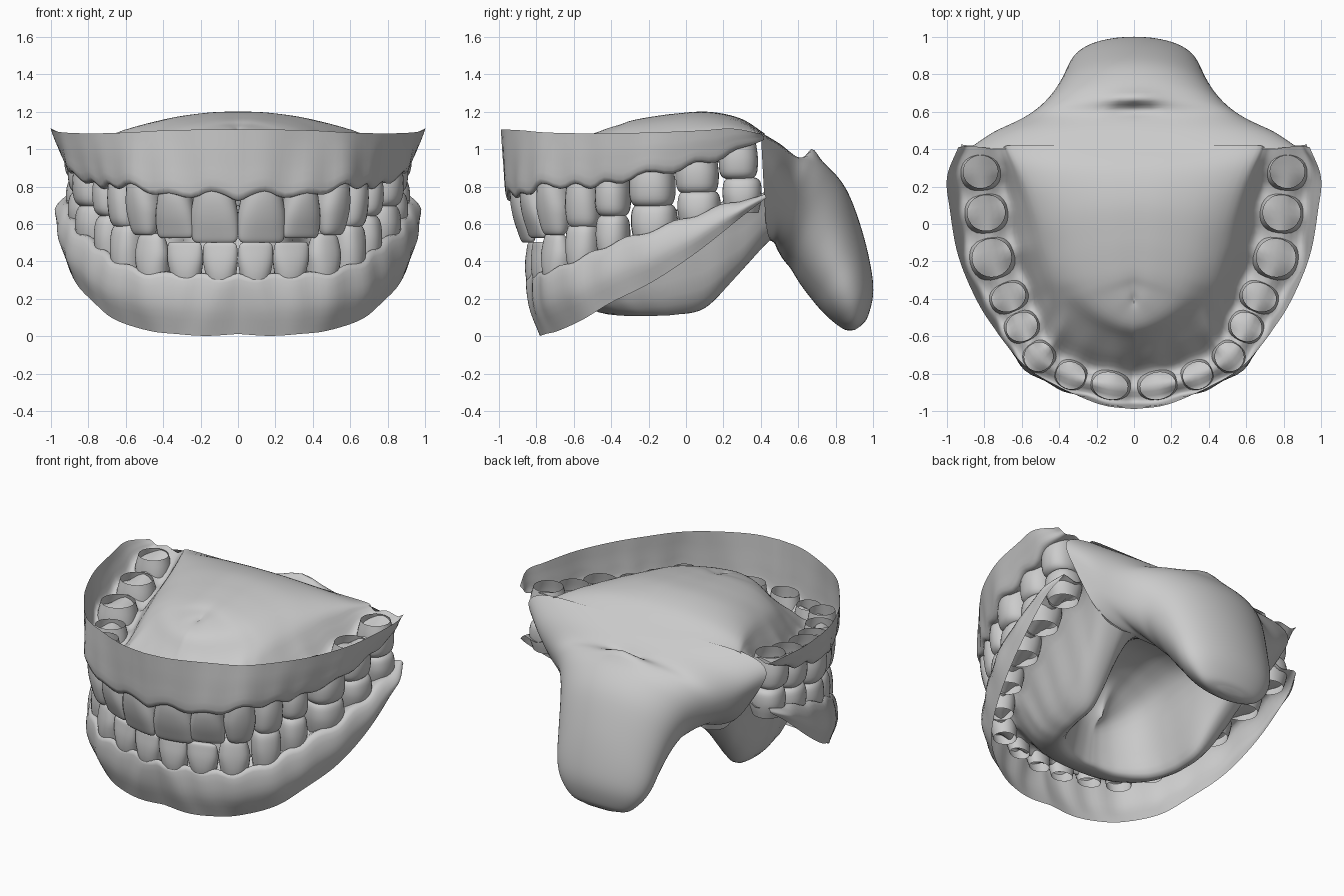
import bpy, bmesh
from math import sin, cos, pi, exp
from mathutils import Vector as V

if "Cube" in bpy.data.objects:
    bpy.data.objects.remove(bpy.data.objects["Cube"])


def spline(pts, n):
    """Smooth curve through points, n steps per span."""
    p = [pts[0] * 2 - pts[1]] + pts + [pts[-1] * 2 - pts[-2]]
    out = []
    for i in range(1, len(p) - 2):
        a, b, c, d = p[i - 1:i + 3]
        for k in range(n):
            t = k / n
            out.append(0.5 * (b * 2 + (c - a) * t + (a * 2 - b * 5 + c * 4 - d) * t * t
                              + (b * 3 - a - c * 3 + d) * t ** 3))
    return out + [pts[-1].copy()]


def power(v, e):
    return abs(v) ** e * (1 if v > 0 else -1)


def loft(name, rows, closed=False, cap=False, mirror=True):
    """Skin a list of equal-length rows into one smooth mesh."""
    bm = bmesh.new()
    vs = [[bm.verts.new(p) for p in r] for r in rows]
    n = len(rows[0])
    for a, b in zip(vs, vs[1:]):
        for j in range(n if closed else n - 1):
            k = (j + 1) % n
            bm.faces.new((a[j], a[k], b[k], b[j]))
    if cap:
        c = bm.verts.new(sum(rows[-1], V((0, 0, 0))) / n)
        for j in range(n):
            bm.faces.new((vs[-1][j], vs[-1][(j + 1) % n], c))
    bmesh.ops.remove_doubles(bm, verts=bm.verts, dist=0.0005)
    bmesh.ops.recalc_face_normals(bm, faces=bm.faces)
    for f in bm.faces:
        f.smooth = True
    me = bpy.data.meshes.new(name)
    bm.to_mesh(me)
    bm.free()
    ob = bpy.data.objects.new(name, me)
    bpy.context.collection.objects.link(ob)
    if mirror:
        m = ob.modifiers.new("mirror", 'MIRROR')
        m.use_clip = True
        m.merge_threshold = 0.002


def normals(c):
    """Outward direction of the arch at each station."""
    out = []
    for i in range(len(c)):
        t = c[min(i + 1, len(c) - 1)] - c[max(i - 1, 0)]
        out.append(V((t.y, -t.x, 0)).normalized())
    out[0] = V((0, -1, 0))
    return out


def vecs(seq):
    return [V(p if len(p) == 3 else (*p, 0)) for p in seq]


STEPS = 6


def gum(name, centres, depth, margin, edge, inner, spine, scallop, bulge, tongue):
    """Shell: free edge, outer gum, tooth ledge, inner wall, roof or floor."""
    c = spline(centres, STEPS)
    nn = normals(c)
    dm = spline(vecs(list(zip(depth, margin))), STEPS)
    e, sh = spline(edge, STEPS), spline(inner, STEPS)
    sp = spline(vecs([(0, y, z) for y, z in spine]), STEPS)
    rows = []
    for i in range(len(c)):
        s = i / STEPS
        w = sin(pi * s) ** 2 if 1 < s < 8 else 0
        z = V((0, 0, dm[i].y + scallop * w))
        d = dm[i].x + 0.006 - 0.015 * w
        out, inn = c[i] + nn[i] * d + z, c[i] - nn[i] * d + z
        mid = (out + e[i]) / 2 + nn[i] * bulge * min(1, (9.3 - s) / 1.3, .4 + s / 6)
        ledge = c[i] + V((0, 0, dm[i].y + (-.02 if tongue else .02)))
        wall = inn.lerp(sh[i], 0.5)
        pts = [e[i], mid, out, ledge, inn, wall, sh[i]]
        if tongue:
            wall.z = inn.z + 0.78 * (sh[i].z - inn.z)
        for f, h in ((.16, .3), (.35, .8), (.7, .97)) if tongue else ((.3, .64), (.7, .95)):
            p = sh[i].lerp(sp[i], f)
            p.z = sh[i].z + h * (sp[i].z - sh[i].z)
            pts.append(p)
        row = spline(pts + [sp[i]], 4)
        for p in row:
            p.x = 0 if i == 0 else max(p.x, 0)
        rows.append(row)
    loft(name, rows)


FRONT = [(0, .74, .9), (.3, .87, 1), (.6, 1, .82), (.85, .99, .5), (.96, .92, .33), (1, .78, .2)]
BACK = [(0, .84, .84), (.28, .95, .97), (.55, 1, 1), (.82, .96, .92), (.95, .82, .74), (1, .6, .5)]


def teeth(prefix, centres, depth, margin, tips, widths, root, tilt):
    """Hollow crowns, open at the root, one per station."""
    names = ["central_incisor", "lateral_incisor", "canine", "first_premolar",
             "second_premolar", "first_molar", "second_molar", "third_molar"]
    blend = [0, 0, .4, .85, 1, 1, 1, 1]
    nn = normals(centres)
    for i, nm in enumerate(names):
        k, c, n = blend[i], centres[i + 1], nn[i + 1]
        t = V((-n.y, n.x, 0))
        z0, rows = margin[i + 1] + root, []
        for f, ws, ds in spline([V(a).lerp(V(b), k) for a, b in zip(FRONT, BACK)], 3):
            if i == 2:
                ws *= 1 - 0.5 * max(0, f - .6)
            o = c + n * (tilt * (1 - k) * f) + V((0, 0, z0 + (tips[i] - z0) * f))
            q = 1 - .15 * min(1, 2 * f)
            rows.append([o + t * (power(cos(2 * pi * j / 24), q) * ws * widths[i] / 2)
                         + n * (power(sin(2 * pi * j / 24), q) * ds * depth[i + 1])
                         for j in range(24)])
        loft(prefix + "_" + nm, rows, closed=True, cap=True)


# Upper jaw
up_c = vecs([(0, -.88), (.128, -.865), (.34, -.81), (.51, -.71), (.6, -.55), (.67, -.39),
             (.76, -.18), (.79, .06), (.82, .28), (.81, .41)])
up_d = [.07, .08, .08, .09, .1, .11, .125, .12, .11, .07]
up_m = [.73, .78, .77, .82, .82, .83, .88, .93, 1.0, 1.05]
up_edge = vecs([(0, -.99, 1.105), (.18, -.965, 1.105), (.4, -.87, 1.1), (.58, -.76, 1.09),
                (.73, -.58, 1.085), (.84, -.41, 1.085), (.94, -.17, 1.09), (.985, .08, 1.1),
                (1, .25, 1.11), (.94, .41, 1.08)])
palate = vecs([(0, -.62, .97), (.1, -.6, .97), (.22, -.55, .97), (.34, -.46, .99), (.4, -.38, 1.01),
               (.44, -.28, 1.04), (.48, -.12, 1.07), (.53, .08, 1.1), (.6, .28, 1.105), (.66, .42, 1.08)])
roof = [(-.4, 1.1), (-.39, 1.105), (-.36, 1.12), (-.32, 1.135), (-.27, 1.155), (-.2, 1.17),
        (-.06, 1.19), (.12, 1.2), (.29, 1.165), (.42, 1.085)]
gum("upper_gum_and_palate", up_c, up_d, up_m, up_edge, palate, roof, -.035, .01, False)
teeth("upper", up_c, up_d, up_m, [.5, .525, .54, .58, .64, .69, .76, .84],
      [.26, .215, .195, .185, .18, .245, .23, .21], .06, -.02)

# Lower jaw with mouth floor and tongue
lo_c = vecs([(0, -.79), (.09, -.785), (.275, -.75), (.45, -.68), (.59, -.55), (.67, -.39),
             (.75, -.17), (.79, .07), (.81, .3), (.81, .42)])
lo_d = [.055, .06, .06, .08, .09, .1, .12, .12, .11, .08]
lo_m = [.33, .31, .32, .33, .39, .47, .55, .64, .72, .76]
lo_edge = vecs([(0, -.78, .012), (.17, -.78, .002), (.33, -.75, .012), (.48, -.68, .03), (.66, -.55, .09),
                (.77, -.4, .18), (.87, -.18, .29), (.93, .06, .45), (.95, .3, .64), (.92, .43, .74)])
trough = vecs([(0, -.42, .13), (.08, -.415, .13), (.18, -.39, .12), (.27, -.34, .115), (.34, -.27, .11),
               (.385, -.18, .11), (.41, -.06, .115), (.42, .1, .15), (.44, .26, .31), (.5, .45, .52)])
tongue = [(-.3, .42), (-.29, .45), (-.27, .5), (-.24, .55), (-.2, .6), (-.14, .64),
          (-.04, .68), (.12, .7), (.29, .66), (.46, .53)]
gum("lower_gum_and_tongue", lo_c, lo_d, lo_m, lo_edge, trough, tongue, .022, .042, True)
teeth("lower", lo_c, lo_d, lo_m, [.5, .505, .55, .6, .65, .71, .78, .85],
      [.188, .195, .195, .18, .175, .245, .23, .21], -.06, .04)

# Throat: rings given as top (y, z), bottom (y, z), top and bottom half width, squareness
rings = [(.4, 1.09, .43, .52, .97, .62, 4.5), (.5, 1.03, .47, .5, .86, .55, 3), (.59, .965, .49, .46, .69, .5, 2.5),
         (.67, .955, .52, .41, .57, .46, 2.3), (.76, .905, .56, .36, .48, .42, 2.2),
         (.86, .78, .61, .28, .41, .39, 2.1), (.94, .57, .67, .2, .37, .36, 2),
         (.99, .36, .73, .13, .34, .33, 2), (1.0, .22, .79, .075, .29, .28, 2),
         (.97, .1, .85, .035, .2, .2, 2), (.935, .055, .9, .032, .08, .08, 2)]
cols = []
for j in range(64):
    a = 2 * pi * j / 64
    col = []
    for yt, zt, yb, zb, wt, wb, e in rings:
        q = .5 - .5 * power(cos(a), 2 / e)
        col.append(V((power(sin(a), 2 / e) * (wt + (wb - wt) * q), yt + (yb - yt) * q, zt + (zb - zt) * q)))
    cols.append(spline(col, 5))
for p in sum(cols, []):
    # dimple above the uvula with a raised rim behind it
    if p.z > .8:
        p.z += (.05 * exp(-(p.x / .13) ** 2 - ((p.y - .675) / .04) ** 2)
                - .06 * exp(-(p.x / .07) ** 2 - ((p.y - .61) / .035) ** 2))
loft("throat", [list(r) for r in zip(*cols)], closed=True, cap=True, mirror=False)

# Uvula: open hollow drop hanging from the soft palate
drop = [(.07, .91), (.05, .89), (.042, .87), (.045, .85), (.03, .82), (.01, .81)]
loft("uvula", [[V((r * cos(2 * pi * j / 16), .61 + .6 * r * sin(2 * pi * j / 16), z))
                for j in range(16)] for r, z in drop], closed=True, cap=True, mirror=False)
